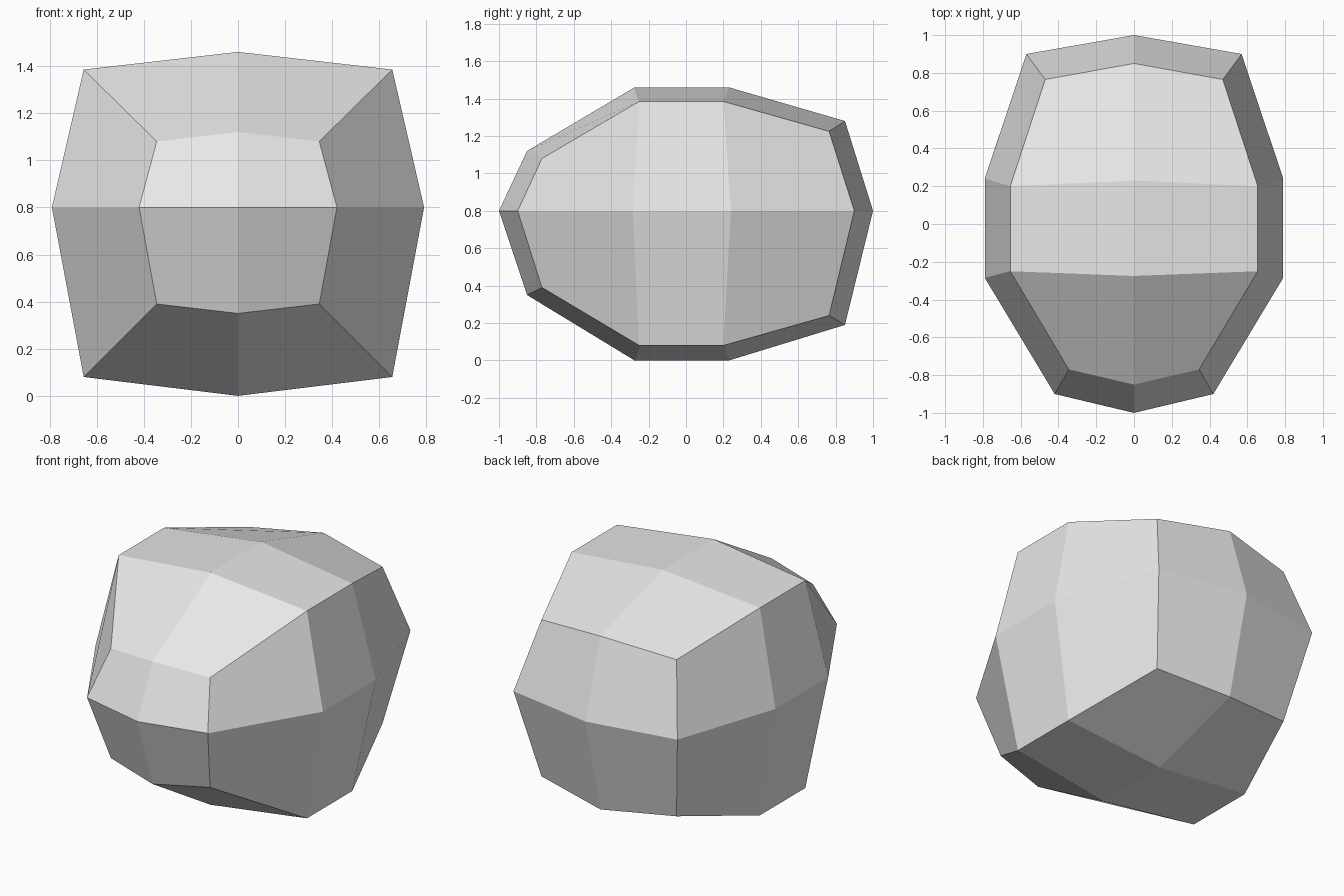
import bpy
import bmesh

cube = bpy.data.objects.get("Cube")
if cube:
    bpy.data.objects.remove(cube, do_unlink=True)

MID_Z = 0.80

# Cross-sections from front to back:
# corner (x, y, top z, bottom z), side (x, y), centre line (y, top z, bottom z)
SECTIONS = [
    ((0.345, -0.77, 1.08, 0.39), (0.42, -0.90), (-0.85, 1.12, 0.35)),
    ((0.655, -0.25, 1.385, 0.08), (0.79, -0.285), (-0.275, 1.46, 0.0)),
    ((0.655, 0.20, 1.385, 0.08), (0.79, 0.24), (0.23, 1.46, 0.0)),
    ((0.47, 0.765, 1.225, 0.24), (0.57, 0.90), (0.85, 1.28, 0.19)),
]


def add_ring(bm, corner, side, centre):
    """Eight-sided loop, starting at the top and going round by +x."""
    cx, cy, ct, cb = corner
    sx, sy = side
    my, mt, mb = centre
    half = [(cx, cy, ct), (sx, sy, MID_Z), (cx, cy, cb)]
    other = [(-x, y, z) for x, y, z in reversed(half)]
    points = [(0, my, mt)] + half + [(0, my, mb)] + other
    return [bm.verts.new(p) for p in points]


def add_cap(bm, ring, y):
    """Close a loop with four quads around a middle point."""
    middle = bm.verts.new((0, y, MID_Z))
    for i in range(0, 8, 2):
        bm.faces.new((middle, ring[i], ring[i + 1], ring[(i + 2) % 8]))


# Faceted block
bm = bmesh.new()
rings = [add_ring(bm, *s) for s in SECTIONS]
for a, b in zip(rings, rings[1:]):
    for i in range(8):
        j = (i + 1) % 8
        bm.faces.new((a[i], a[j], b[j], b[i]))
add_cap(bm, rings[0], -1.0)
add_cap(bm, rings[-1], 1.0)
bmesh.ops.recalc_face_normals(bm, faces=bm.faces[:])

mesh = bpy.data.meshes.new("faceted_block")
bm.to_mesh(mesh)
bm.free()
block = bpy.data.objects.new("faceted_block", mesh)
bpy.context.collection.objects.link(block)

# Light grey
grey = bpy.data.materials.new("light_grey")
grey.use_nodes = True
colour = (0.8, 0.8, 0.8, 1.0)
grey.diffuse_color = colour
grey.node_tree.nodes["Principled BSDF"].inputs["Base Color"].default_value = colour
mesh.materials.append(grey)
